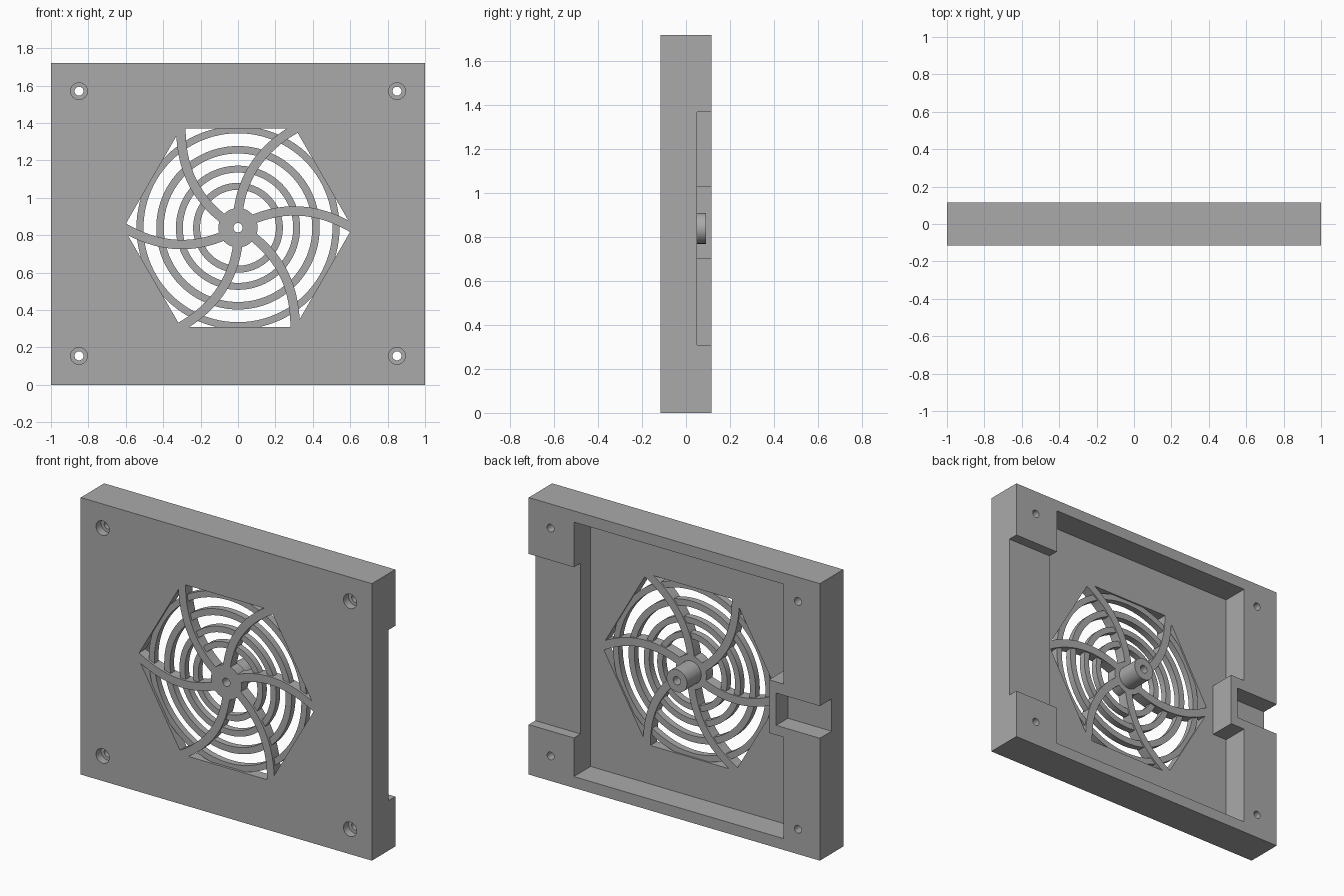
import bpy, bmesh
from math import sin, cos, pi, radians
from mathutils import Vector, Matrix

if "Cube" in bpy.data.objects:
    bpy.data.objects.remove(bpy.data.objects["Cube"])

grey = bpy.data.materials.new("plain_grey")
grey.use_nodes = True
grey.diffuse_color = (0.4, 0.4, 0.4, 1)
grey.node_tree.nodes["Principled BSDF"].inputs["Base Color"].default_value = (0.4, 0.4, 0.4, 1)

# Main levels along the depth, and the fan centre height
FRONT, FLOOR, BACK = -0.115, -0.05, 0.115
HEIGHT, HUB_Z = 1.72, 0.84


def prism(name, outline, y0, y1):
    """Extrude an outline of (x, z) points from y0 to y1."""
    bm = bmesh.new()
    face = bm.faces.new([bm.verts.new((x, y0, z)) for x, z in outline])
    new = bmesh.ops.extrude_face_region(bm, geom=[face])["geom"]
    bmesh.ops.translate(bm, vec=(0, y1 - y0, 0),
                        verts=[v for v in new if isinstance(v, bmesh.types.BMVert)])
    bmesh.ops.recalc_face_normals(bm, faces=bm.faces)
    mesh = bpy.data.meshes.new(name)
    bm.to_mesh(mesh)
    bm.free()
    mesh.materials.append(grey)
    ob = bpy.data.objects.new(name, mesh)
    bpy.context.collection.objects.link(ob)
    return ob


def block(name, x0, x1, y0, y1, z0, z1):
    return prism(name, [(x0, z0), (x1, z0), (x1, z1), (x0, z1)], y0, y1)


def disc(name, r, y0, y1, x=0, z=HUB_Z, sides=64):
    ring = [(x + r * cos(2 * pi * i / sides), z + r * sin(2 * pi * i / sides))
            for i in range(sides)]
    return prism(name, ring, y0, y1)


def combine(ob, other, operation):
    """Apply a boolean and discard the second object."""
    mod = ob.modifiers.new("combine", "BOOLEAN")
    mod.operation, mod.object, mod.solver = operation, other, "EXACT"
    graph = bpy.context.evaluated_depsgraph_get()
    mesh = bpy.data.meshes.new_from_object(ob.evaluated_get(graph))
    ob.modifiers.clear()
    ob.data = mesh
    bpy.data.objects.remove(other)


def cut(ob, other):
    combine(ob, other, "DIFFERENCE")


# Housing: slab with a recess in the back
housing = block("housing", -1, 1, FRONT, BACK, 0, HEIGHT)
cut(housing, block("recess", -0.75, 0.69, FLOOR, 0.2, 0.07, 1.65))

# Wide notch in the left wall
cut(housing, block("notch", 0.6, 1.1, 0.05, 0.2, 0.31, 1.37))

# Tab on the right wall, with a cable pocket open to the side
combine(housing, block("tab", -0.8, -0.65, -0.08, BACK, 0.70, 1.03), "UNION")
cut(housing, block("pocket", -1.1, -0.70, 0, 0.2, 0.76, 0.96))

# Hexagonal fan opening
cut(housing, disc("opening", 0.612, -0.2, 0.0, sides=6))

# Counterbored screw holes
for x in (-0.85, 0.85):
    for z in (0.155, 1.57):
        cut(housing, disc("counterbore", 0.045, -0.2, FRONT + 0.05, x, z, 32))
        cut(housing, disc("screw_hole", 0.024, -0.2, 0.2, x, z, 32))

# Grille spokes: six curved arms around a hub, trimmed to the opening
def spoke_outline(turn, width=0.05, steps=16):
    upper, lower = [], []
    for i in range(steps + 1):
        x = 0.05 + 0.62 * i / steps
        t = (x - 0.3) / 0.31
        mid = Vector((x, 0.09 * (1 - t * t)))
        side = Vector((0.18 * t / 0.31, 1)).normalized() * width / 2
        upper.append(mid + side)
        lower.append(mid - side)
    spin = Matrix.Rotation(turn, 2)
    points = [spin @ p for p in upper + lower[::-1]]
    return [(p.x, p.y + HUB_Z) for p in points]


spokes = disc("grille_spokes", 0.105, FRONT, FLOOR)
for k in range(6):
    combine(spokes, prism("arm", spoke_outline(k * pi / 3), FRONT, FLOOR), "UNION")
combine(spokes, disc("trim", 0.612, -0.2, 0.0, sides=6), "INTERSECT")

# Centre post with a bore right through
combine(spokes, disc("post", 0.07, -0.08, 0.09), "UNION")
cut(spokes, disc("bore", 0.025, -0.2, 0.2))

# Concentric grille rings, set in from both faces
parts = [housing, spokes]
for n, (inner, outer) in enumerate([(0.203, 0.24), (0.295, 0.332),
                                    (0.397, 0.437), (0.505, 0.543)]):
    ring = disc(f"grille_ring_{n + 1}", outer, -0.10, -0.06, sides=96)
    cut(ring, disc("ring_hole", inner, -0.2, 0.2, sides=96))
    parts.append(ring)

# Smooth curved walls, keep edges sharp
bpy.ops.object.select_all(action="DESELECT")
for ob in parts:
    ob.select_set(True)
bpy.context.view_layer.objects.active = housing
bpy.ops.object.shade_smooth_by_angle(angle=radians(30))
